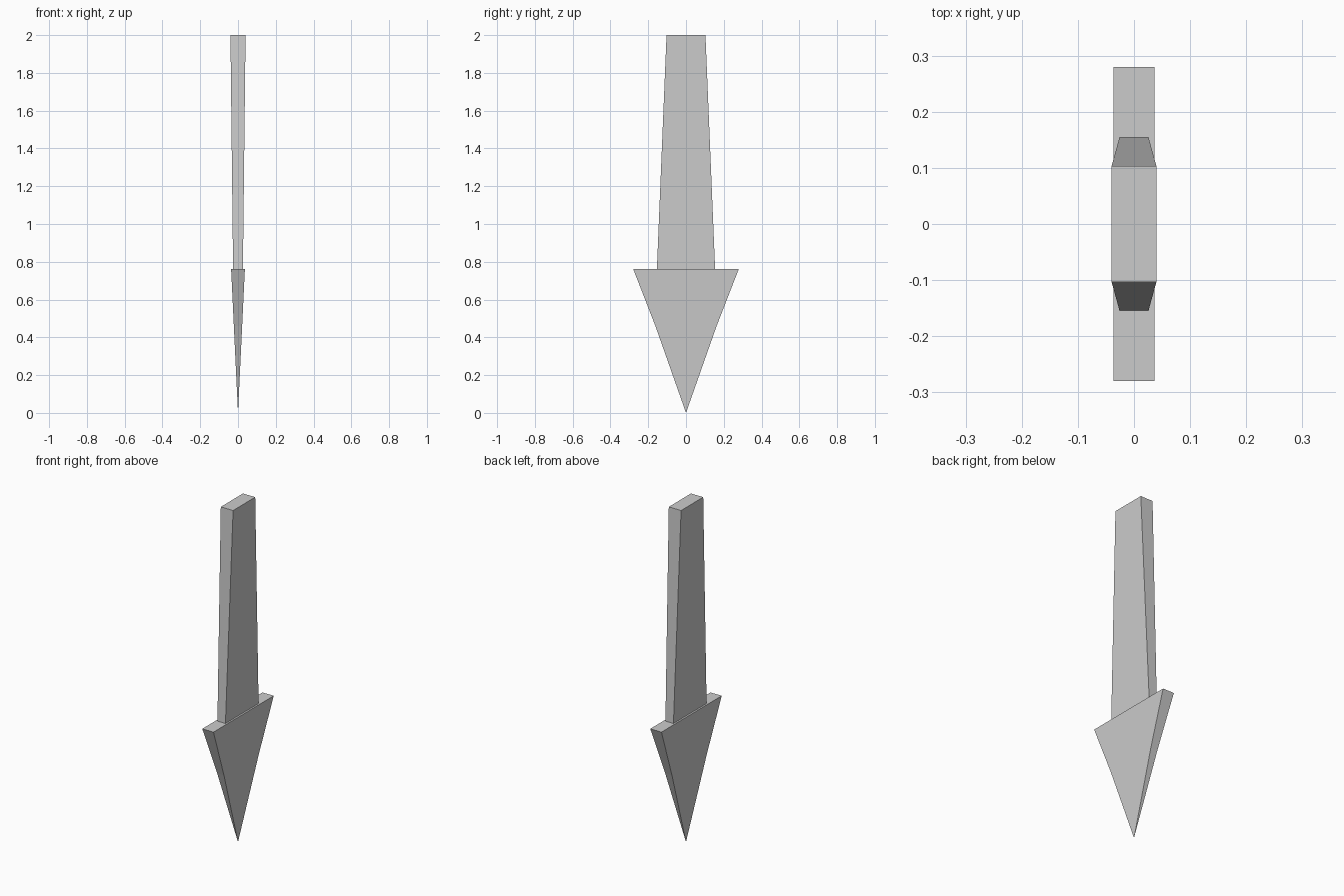
import bpy, bmesh

if "Cube" in bpy.data.objects:
    bpy.data.objects.remove(bpy.data.objects["Cube"])


def loft(name, sections, tip=None, cap_bottom=True):
    """Stack rectangles (half x, half y, z) from top to bottom, optionally ending in a point."""
    bm = bmesh.new()
    rings = [[bm.verts.new((sx * hx, sy * hy, z))
              for sx, sy in ((-1, -1), (1, -1), (1, 1), (-1, 1))]
             for hx, hy, z in sections]
    bm.faces.new(rings[0])
    for a, b in zip(rings, rings[1:]):
        for i in range(4):
            j = (i + 1) % 4
            bm.faces.new((a[i], b[i], b[j], a[j]))
    if tip is not None:
        p = bm.verts.new((0, 0, tip))
        for i in range(4):
            bm.faces.new((rings[-1][i], p, rings[-1][(i + 1) % 4]))
    elif cap_bottom:
        bm.faces.new(rings[-1][::-1])
    bmesh.ops.recalc_face_normals(bm, faces=bm.faces)
    mesh = bpy.data.meshes.new(name)
    bm.to_mesh(mesh)
    bm.free()
    obj = bpy.data.objects.new(name, mesh)
    bpy.context.collection.objects.link(obj)
    return obj


# Tapered shaft, thicker and narrower at the top
loft("arrow_shaft", [(0.04, 0.103, 2.0), (0.026, 0.154, 0.763)])

# Wedge head with a slight inward bend in its side outline
loft("arrow_head", [(0.0365, 0.28, 0.763), (0.022, 0.162, 0.46)], tip=0.0)
